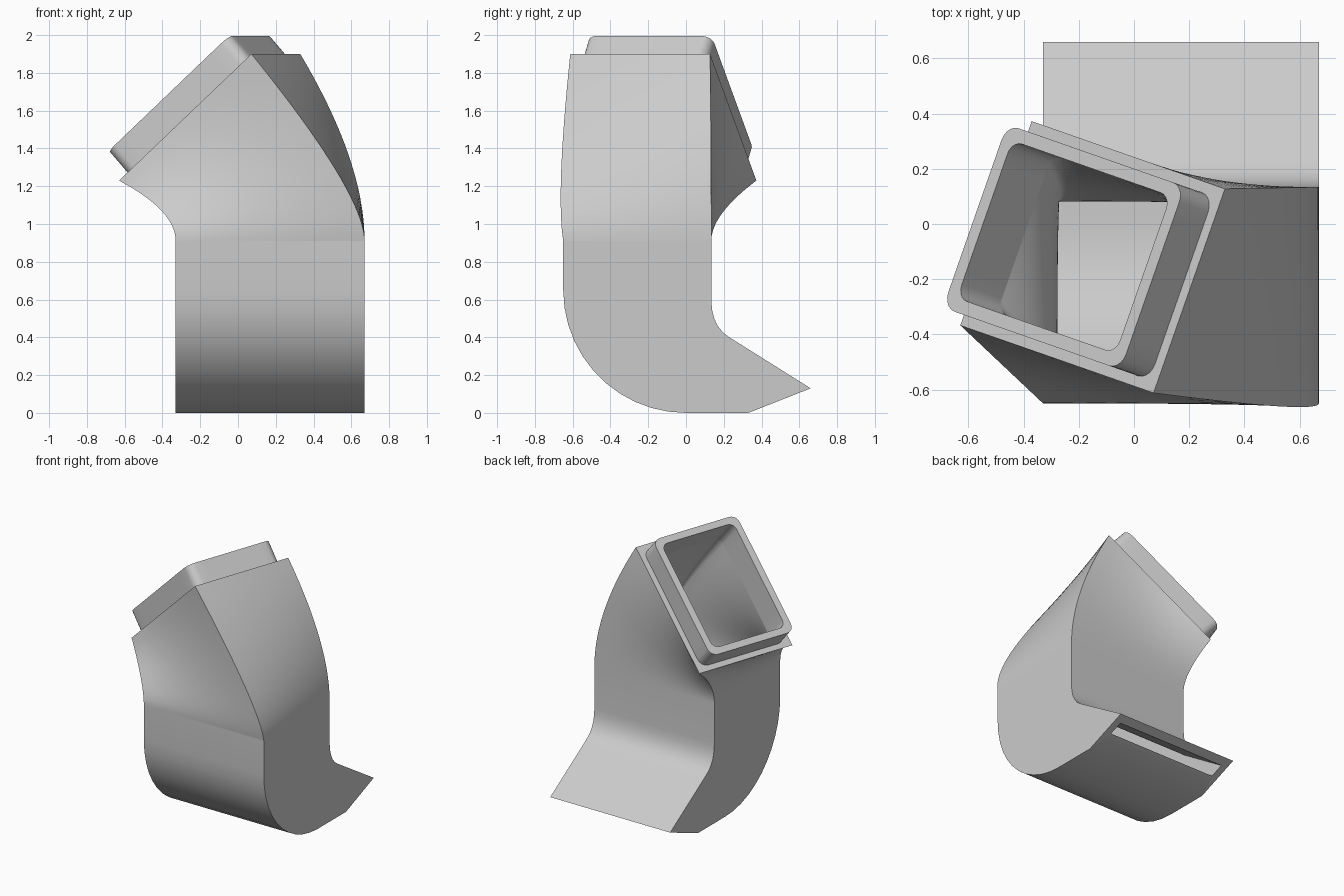
import bpy
import bmesh
import math
from mathutils import Vector

cube = bpy.data.objects.get("Cube")
if cube:
    bpy.data.objects.remove(cube)

grey = bpy.data.materials.new("plain grey")
grey.use_nodes = True
COLOR = (0.6, 0.6, 0.6, 1)
grey.diffuse_color = COLOR
grey.node_tree.nodes["Principled BSDF"].inputs["Base Color"].default_value = COLOR

HU, HV, WALL = 0.5, 0.392, 0.05          # half width, half depth, wall thickness
BASE = Vector((0.17, -0.258, 0.91))      # centre of the joint between shoe and transition
TOP = Vector((-0.15, -0.12, 1.565))      # centre of the tilted opening
U = Vector((0.70, -0.245, 0.67)).normalized()
V = Vector((0.33, 0.944, 0)).normalized()
N = U.cross(V)
SIDES = ((-1, -1), (1, -1), (1, 1), (-1, 1))


def outline(hu, hv, r=0.0, arc=5, edge=10):
    """Counter-clockwise rounded rectangle with a fixed number of points."""
    pts = []
    for i, (sx, sy) in enumerate(SIDES):
        centre = Vector((sx * (hu - r), sy * (hv - r)))
        for k in range(arc + 1):
            a = math.pi + (i + k / arc) * math.pi / 2
            pts.append(centre + r * Vector((math.cos(a), math.sin(a))))
        nx, ny = SIDES[(i + 1) % 4]
        a = math.pi + (i + 1) * math.pi / 2
        end = Vector((nx * (hu - r), ny * (hv - r))) + r * Vector((math.cos(a), math.sin(a)))
        start = pts[-1]
        pts += [start.lerp(end, k / edge) for k in range(1, edge)]
    return pts


def bezier(a, b, c, t):
    return a * (1 - t) ** 2 + b * 2 * t * (1 - t) + c * t * t


def build(name, strips):
    """Skin each list of rings into one object."""
    bm = bmesh.new()
    for rings in strips:
        rows = [[bm.verts.new(p) for p in ring] for ring in rings]
        for low, high in zip(rows, rows[1:]):
            for j in range(len(low)):
                k = (j + 1) % len(low)
                bm.faces.new((low[j], low[k], high[k], high[j]))
    bmesh.ops.remove_doubles(bm, verts=bm.verts, dist=1e-5)
    mesh = bpy.data.meshes.new(name)
    bm.to_mesh(mesh)
    bm.free()
    mesh.materials.append(grey)
    obj = bpy.data.objects.new(name, mesh)
    bpy.context.collection.objects.link(obj)
    bpy.ops.object.select_all(action='DESELECT')
    obj.select_set(True)
    bpy.context.view_layer.objects.active = obj
    bpy.ops.object.shade_smooth_by_angle(angle=math.radians(30))


# Curved outlet shoe: front and back paths in the side plane
def shoe_rings(inset, back_y, bend, slope_start, tip, heel, steps=12):
    radius = 0.65 - inset
    front, back = [Vector((-radius, BASE.z))], [Vector((back_y, BASE.z))]
    slope_start, tip = Vector(slope_start), Vector(tip)
    half = steps // 2
    for i in range(steps):
        a = math.pi / 2 * i / (steps - 1)
        front.append(Vector((-radius * math.cos(a), 0.65 - radius * math.sin(a))))
        if i < half:
            back.append(bezier(Vector((back_y, bend[0])), Vector((back_y, bend[1])),
                               slope_start, i / (half - 1)))
        else:
            back.append(slope_start.lerp(tip, (i - half + 1) / (half + 1)))
    front.append(Vector(heel))
    back.append(tip)
    rings = []
    for f, b in zip(front, back):
        ring = []
        for p in outline(HU - inset, HV):
            q = f.lerp(b, 0.5 + p.y / (2 * HV))
            ring.append((BASE.x + p.x, q.x, q.y))
        rings.append(ring)
    return rings


shoe_outer = shoe_rings(0, 0.134, (0.60, 0.457), (0.23, 0.40), (0.66, 0.13), (0.33, 0))
shoe_inner = shoe_rings(WALL, 0.084, (0.57, 0.43), (0.20, 0.36), (0.594, 0.104), (0.495, 0.065))
build("outlet_shoe", [shoe_inner + shoe_outer[::-1]])

# Twisted transition: four corner curves, blended across the section
HANDLE_Z = (1.07, 1.16, 1.33, 1.05)
HANDLE_Y = (0, -0.04, 0, 0)


def transition_rings(inset, radius, drop, steps=20):
    rings = []
    for i in range(steps + 1):
        t = i / steps
        corners = []
        for (sx, sy), hz, hy in zip(SIDES, HANDLE_Z, HANDLE_Y):
            a = BASE + Vector((sx * HU, sy * HV, 0))
            b = Vector((a.x, a.y + hy, hz))
            c = TOP + U * sx * HU + V * sy * HV - N * drop
            corners.append(bezier(a, b, c, t))
        ring = []
        for p in outline(HU - inset[0] * (1 - t) - inset[1] * t,
                         HV - inset[0] * (1 - t) - inset[1] * t, radius * t):
            s, w = 0.5 + p.x / (2 * HU), 0.5 + p.y / (2 * HV)
            ring.append(corners[0].lerp(corners[1], s).lerp(corners[3].lerp(corners[2], s), w))
        rings.append(ring)
    return rings


LIP, BORE, DROP = 0.04, 0.09, 0.065
build("twisted_transition", [transition_rings((0, 0), 0, 0),
                             transition_rings((WALL, BORE), 0.05, DROP)[::-1]])


# Socket collar with its flat flange and straight bore
def collar_ring(inset, radius, height):
    return [TOP + U * p.x + V * p.y + N * height
            for p in outline(HU - inset, HV - inset, radius)]


build("socket_collar", [[collar_ring(0, 0, 0), collar_ring(LIP, 0.06, 0),
                         collar_ring(LIP, 0.06, 0.165), collar_ring(BORE, 0.05, 0.165),
                         collar_ring(BORE, 0.05, -DROP)]])
